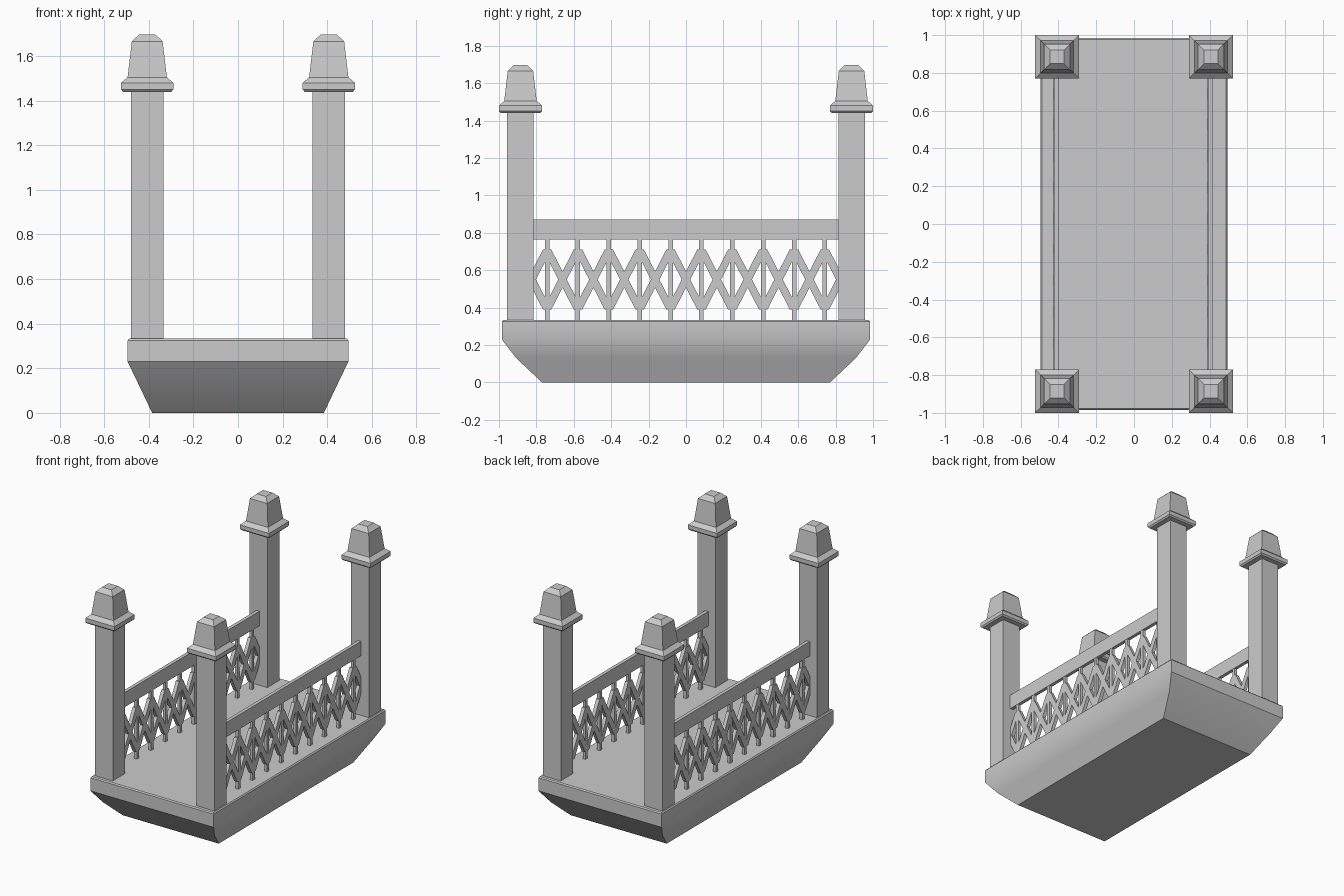
import bpy, bmesh, math

if "Cube" in bpy.data.objects:
    bpy.data.objects.remove(bpy.data.objects["Cube"])


def make_object(name, bm, smooth=None):
    bmesh.ops.recalc_face_normals(bm, faces=bm.faces)
    mesh = bpy.data.meshes.new(name)
    bm.to_mesh(mesh)
    bm.free()
    obj = bpy.data.objects.new(name, mesh)
    bpy.context.collection.objects.link(obj)
    if smooth:
        bpy.ops.object.select_all(action='DESELECT')
        obj.select_set(True)
        bpy.context.view_layer.objects.active = obj
        bpy.ops.object.shade_smooth_by_angle(angle=math.radians(smooth))
    return obj


def loft(name, rings, cx=0, cy=0, smooth=None):
    """Stack of rectangles (half x, half y, z), capped at both ends."""
    bm = bmesh.new()
    loops = [[bm.verts.new((cx + sx * hx, cy + sy * hy, z))
              for sx, sy in ((-1, -1), (1, -1), (1, 1), (-1, 1))]
             for hx, hy, z in rings]
    for a, b in zip(loops, loops[1:]):
        for i in range(4):
            j = (i + 1) % 4
            bm.faces.new((a[i], a[j], b[j], b[i]))
    bm.faces.new(loops[0])
    bm.faces.new(loops[-1])
    return make_object(name, bm, smooth)


def slab(bm, outline, x0, x1):
    """Extrude a (y, z) outline along x."""
    a = [bm.verts.new((x0, y, z)) for y, z in outline]
    b = [bm.verts.new((x1, y, z)) for y, z in outline]
    n = len(a)
    bm.faces.new(a)
    bm.faces.new(b)
    for i in range(n):
        j = (i + 1) % n
        bm.faces.new((a[i], a[j], b[j], b[i]))


def rect(y0, y1, z0, z1):
    return [(y0, z0), (y1, z0), (y1, z1), (y0, z1)]


# Hull-shaped base with a chamfered deck edge
loft("base", [(.385, .77, 0), (.447, .908, .13), (.495, .985, .23),
              (.495, .985, .325), (.488, .978, .333)], smooth=35)

# Corner posts with stepped, tapered caps
POST = [(.072, .32), (.072, 1.44)]
CAP = [(.108, 1.44), (.117, 1.45), (.117, 1.48), (.088, 1.505),
       (.069, 1.666), (.037, 1.696)]
for sx, side in ((-1, "left"), (1, "right")):
    for sy, end in ((-1, "front"), (1, "back")):
        for part, profile in (("post", POST), ("post_cap", CAP)):
            loft(f"{end}_{side}_{part}", [(h, h * .985, z) for h, z in profile],
                 sx * .407, sy * .885)

# Railings: top rail, balusters and crossing lattice bars
STEP, HALF_BAR = .165, .0225
Z_LOW, Z_MID, Z_HIGH = .39, .55, .71
for x, side in ((-.410, "left"), (.404, "right")):
    bm = bmesh.new()
    slab(bm, rect(-.82, .82, .765, .87), x - .0125, x + .0125)
    make_object(f"{side}_top_rail", bm)

    bm = bmesh.new()
    ys = [(i - 4.5) * STEP for i in range(10)]
    for y in ys:
        slab(bm, rect(y - .012, y + .012, .325, .77), x - .011, x + .011)
    make_object(f"{side}_balusters", bm)

    bm = bmesh.new()

    def bar(y0, z0, y1, z1):
        slab(bm, [(y0 - HALF_BAR, z0), (y0 + HALF_BAR, z0),
                  (y1 + HALF_BAR, z1), (y1 - HALF_BAR, z1)], x - .015, x + .011)

    for y in ys[:-1]:
        bar(y, Z_LOW, y + STEP, Z_HIGH)
        bar(y, Z_HIGH, y + STEP, Z_LOW)
    # half bars running into the posts at each end
    for s in (-1, 1):
        for z in (Z_LOW, Z_HIGH):
            bar(s * ys[-1], z, s * (ys[-1] + STEP / 2), Z_MID)
    make_object(f"{side}_lattice", bm)
